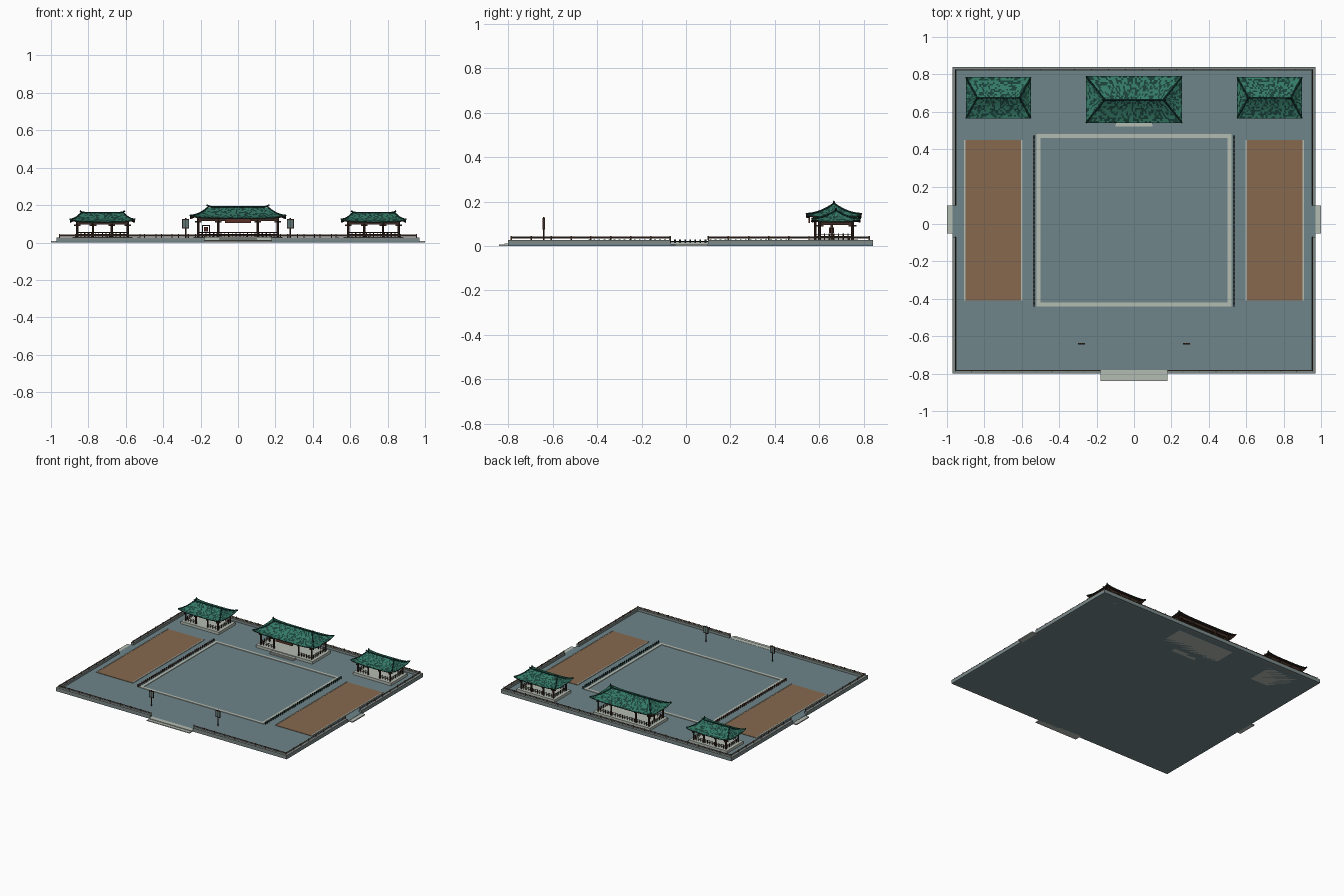
import bpy, bmesh, random
from mathutils import Matrix, Vector

random.seed(4)
cube = bpy.data.objects.get("Cube")
if cube:
    bpy.data.objects.remove(cube)


def material(name, hexa):
    rgb = [int(hexa[i:i + 2], 16) / 255 for i in (0, 2, 4)]
    col = [c / 12.92 if c < 0.04 else ((c + 0.055) / 1.055) ** 2.4 for c in rgb] + [1]
    m = bpy.data.materials.new(name)
    m.use_nodes = True
    m.diffuse_color = col
    m.node_tree.nodes["Principled BSDF"].inputs["Base Color"].default_value = col
    return m


SLATE = material("slate paving", "6f858a")
WALL = material("grey wall stone", "7f8a88")
PALE = material("pale stone", "b4bcb2")
EARTH = material("brown earth", "86694f")
WOOD = material("dark wood", "3c2a22")
RAIL = material("brown rail wood", "6a5040")
GREEN = material("green roof tile", "347a66")
DEEP = material("dark green roof tile", "1a4038")
PLAQUE = material("red brown plaque", "5a3028")
PANEL = material("sign panel", "5f7a78")


def finish(name, bm, *mats):
    me = bpy.data.meshes.new(name)
    bm.to_mesh(me)
    bm.free()
    for m in mats:
        me.materials.append(m)
    ob = bpy.data.objects.new(name, me)
    bpy.context.collection.objects.link(ob)
    return ob


def boxes(name, mat, spans):
    """One object from boxes given as (x0, x1, y0, y1, z0, z1)."""
    bm = bmesh.new()
    for x0, x1, y0, y1, z0, z1 in spans:
        size = Matrix.Diagonal((x1 - x0, y1 - y0, z1 - z0, 1))
        mid = Matrix.Translation(((x0 + x1) / 2, (y0 + y1) / 2, (z0 + z1) / 2))
        bmesh.ops.create_cube(bm, size=1, matrix=mid @ size)
    return finish(name, bm, mat)


def posts(name, mat, spots, r, z0, z1, sides=8):
    bm = bmesh.new()
    for x, y in spots:
        bmesh.ops.create_cone(bm, cap_ends=True, segments=sides, radius1=r, radius2=r,
                              depth=z1 - z0, matrix=Matrix.Translation((x, y, (z0 + z1) / 2)))
    return finish(name, bm, mat)


def bars(name, mat, paths, r):
    """Thin square bars swept along polylines."""
    cu = bpy.data.curves.new(name, "CURVE")
    cu.dimensions = "3D"
    cu.bevel_depth, cu.bevel_resolution, cu.use_fill_caps = r, 0, True
    for path in paths:
        sp = cu.splines.new("POLY")
        sp.points.add(len(path) - 1)
        for p, co in zip(sp.points, path):
            p.co = (*co, 1)
    cu.materials.append(mat)
    ob = bpy.data.objects.new(name, cu)
    bpy.context.collection.objects.link(ob)


def fence(name, mat, runs, z0, z1, gap, r):
    """Post-and-rail fence along straight runs."""
    rails, spots = [], []
    for a, b in runs:
        a, b = Vector(a), Vector(b)
        rails.append([(*a, z1 - r), (*b, z1 - r)])
        rails.append([(*a, (z0 + z1) / 2), (*b, (z0 + z1) / 2)])
        n = max(1, round((b - a).length / gap))
        spots += [a.lerp(b, i / n) for i in range(n + 1)]
    bars(name + "_rails", mat, rails, r)
    posts(name + "_posts", mat, spots, r * 1.5, z0, z1 + r, 6)


# Courtyard paving and entrance steps
TOP = 0.01
boxes("paving", SLATE, [(-0.97, 0.97, -0.8, 0.84, 0, TOP)])
boxes("entrance_steps", PALE, [(-0.18, 0.18, -0.84, -0.78, 0, 0.006),
                               (-0.18, 0.18, -0.815, -0.78, 0, 0.011)]
      + [(s * 0.98 - 0.02, s * 0.98 + 0.02, -0.05, 0.1, 0, 0.008) for s in (-1, 1)])

# Boundary walls with fence on top
walls = [(-0.97, 0.97, 0.82, 0.84)]
runs = [((-0.955, 0.825), (0.955, 0.825))]
for s in (-1, 1):
    xa, xb = sorted((s * 0.95, s * 0.97))
    walls += [(xa, xb, -0.8, -0.07), (xa, xb, 0.1, 0.84)]
    xa, xb = sorted((s * 0.18, s * 0.97))
    walls.append((xa, xb, -0.8, -0.78))
    runs += [((s * 0.955, -0.785), (s * 0.955, -0.07)), ((s * 0.955, 0.1), (s * 0.955, 0.825)),
             ((s * 0.18, -0.785), (s * 0.955, -0.785))]
boxes("boundary_walls", WALL, [(*w, 0, 0.028) for w in walls])
fence("boundary_fence", RAIL, runs, 0.028, 0.043, 0.09, 0.0022)

# Court border, planting beds and their kerbs
boxes("court_border", PALE, [(-0.52, 0.52, -0.44, -0.42, TOP, 0.014),
                             (-0.52, 0.52, 0.46, 0.48, TOP, 0.014)]
      + [(s * 0.51 - 0.01, s * 0.51 + 0.01, -0.42, 0.46, TOP, 0.014) for s in (-1, 1)])
boxes("earth_beds", EARTH, [(s * 0.752 - 0.15, s * 0.752 + 0.15, -0.41, 0.45, TOP, 0.013) for s in (-1, 1)])
boxes("bed_kerbs", PALE, [(s * x - 0.004, s * x + 0.004, -0.41, 0.45, TOP, 0.015)
                          for s in (-1, 1) for x in (0.601, 0.904)])

# Low racks along the court
for side, s, mat in (("left", 1, DEEP), ("right", -1, PLAQUE)):
    posts(side + "_rack_stakes", mat, [(s * 0.535, -0.435 + i * 0.0227) for i in range(41)],
          0.004, TOP, 0.03, 6)
    bars(side + "_rack_rail", WOOD, [[(s * 0.535, -0.44, 0.02), (s * 0.535, 0.475, 0.02)]], 0.002)

# Standing signs near the entrance
for side, x in (("left", 0.28), ("right", -0.28)):
    posts(side + "_sign_post", WOOD, [(x, -0.64)], 0.0035, TOP, 0.13)
    boxes(side + "_sign_panel", PANEL, [(x - 0.016, x + 0.016, -0.643, -0.637, 0.078, 0.122)])
    boxes(side + "_sign_frame", WOOD,
          [(x - 0.019, x + 0.019, -0.645, -0.635, z, z + 0.004) for z in (0.075, 0.121)]
          + [(x + d - 0.002, x + d + 0.002, -0.645, -0.635, 0.075, 0.125) for d in (-0.017, 0.017)])


def roof(name, cx, cy, ex, ey, rx, z0, z1):
    """Concave hipped roof with lifted corners and mottled tiles."""
    def point(side, u, t):
        hx, hy = ex + (rx - ex) * t, ey + (0.003 - ey) * t
        lift = 0.012 * abs(u) ** 4 * (1 - t) ** 2
        z = z0 + (z1 - z0) * (0.45 * t + 0.55 * t * t) + lift
        x, y = ((u * hx, -hy), (hx, u * hy), (-u * hx, hy), (-hx, -u * hy))[side]
        return Vector((cx + x, cy + y, z))

    bm = bmesh.new()
    rows = 12
    for side in range(4):
        cols = round((ey if side % 2 else ex) / 0.0055)
        grid = [[bm.verts.new(point(side, 2 * i / cols - 1, j / rows)) for i in range(cols + 1)]
                for j in range(rows + 1)]
        for j in range(rows):
            for i in range(cols):
                f = bm.faces.new((grid[j][i], grid[j][i + 1], grid[j + 1][i + 1], grid[j + 1][i]))
                f.material_index = int(random.random() < 0.45)
    bmesh.ops.remove_doubles(bm, verts=bm.verts, dist=0.0002)
    ob = finish(name + "_roof", bm, GREEN, DEEP, WOOD)
    mod = ob.modifiers.new("thickness", "SOLIDIFY")
    mod.thickness, mod.offset, mod.material_offset = 0.006, -1, 2
    mod.material_offset_rim = 1
    # Ridge and hip ribs
    hips = [[point(k, -1, j / 8) + Vector((0, 0, 0.002)) for j in range(9)] for k in range(4)]
    ridge = [(cx + a * rx, cy, z1 + h) for a, h in
             ((-1.05, 0.013), (-0.95, 0.005), (-0.8, 0.003), (0.8, 0.003), (0.95, 0.005), (1.05, 0.013))]
    bars(name + "_ridges", DEEP, hips + [ridge], 0.004)


def pavilion(name, cx, cy, ex, ey, rx, cols, depth, z0, z1):
    floor, w = 0.03, max(cols)
    px, py = w + 0.025, depth + 0.025
    boxes(name + "_platform", PALE, [(cx - px, cx + px, cy - py, cy + py, 0, floor)])
    spots = [(cx + s * c, cy + d) for s in (-1, 1) for c in cols for d in (-depth, depth)]
    posts(name + "_columns", WOOD, spots, 0.0065, floor, z0 + 0.005, 10)
    # Beams, eave brackets and ceiling
    lo, hi = z0 - 0.016, z0 + 0.004
    beams = [(cx - w, cx + w, cy + d - 0.004, cy + d + 0.004, lo, hi) for d in (-depth, depth)]
    beams += [(cx + s * w - 0.004, cx + s * w + 0.004, cy - depth, cy + depth, lo, hi) for s in (-1, 1)]
    beams += [(x - 0.018, x + 0.018, y - 0.003, y + 0.003, lo - 0.007, lo) for x, y in spots]
    beams += [(x - 0.004, x + 0.004, y - 0.018, y + 0.018, lo - 0.007, lo) for x, y in spots]
    beams.append((cx - w, cx + w, cy - depth, cy + depth, z0 - 0.002, z0 + 0.002))
    boxes(name + "_beams", WOOD, beams)
    # Railings at the back, the sides and the outer front bays
    a, b, inner = cy - depth, cy + depth, min(cols)
    lines = [((cx - w, b), (cx + w, b))]
    for s in (-1, 1):
        lines += [((cx + s * w, a), (cx + s * w, b)), ((cx + s * inner, a), (cx + s * w, a))]
    fence(name + "_railing", WOOD, lines, floor, 0.055, 0.02, 0.0017)
    roof(name, cx, cy, ex, ey, rx, z0, z1)


pavilion("main_pavilion", 0, 0.665, 0.257, 0.125, 0.16, (0.105, 0.213), 0.084, 0.131, 0.188)
for side, s in (("left", 1), ("right", -1)):
    pavilion(side + "_pavilion", s * 0.725, 0.675, 0.174, 0.11, 0.115, (0.05, 0.135), 0.074, 0.111, 0.157)

# Main pavilion front steps, plaque and inner stand
boxes("main_steps", PALE, [(-0.1, 0.1, 0.522, 0.56, 0, 0.018), (-0.1, 0.1, 0.535, 0.56, 0, 0.024)])
boxes("name_plaque", PLAQUE, [(-0.07, 0.07, 0.55, 0.558, 0.104, 0.128)])
boxes("inner_stand_frame", WOOD, [(x - 0.003, x + 0.003, 0.65, 0.66, 0.03, 0.09) for x in (-0.19, -0.152)]
      + [(-0.193, -0.149, 0.65, 0.66, 0.088, 0.094)])
posts("inner_bell", PLAQUE, [(-0.171, 0.655)], 0.011, 0.058, 0.084, 12)
